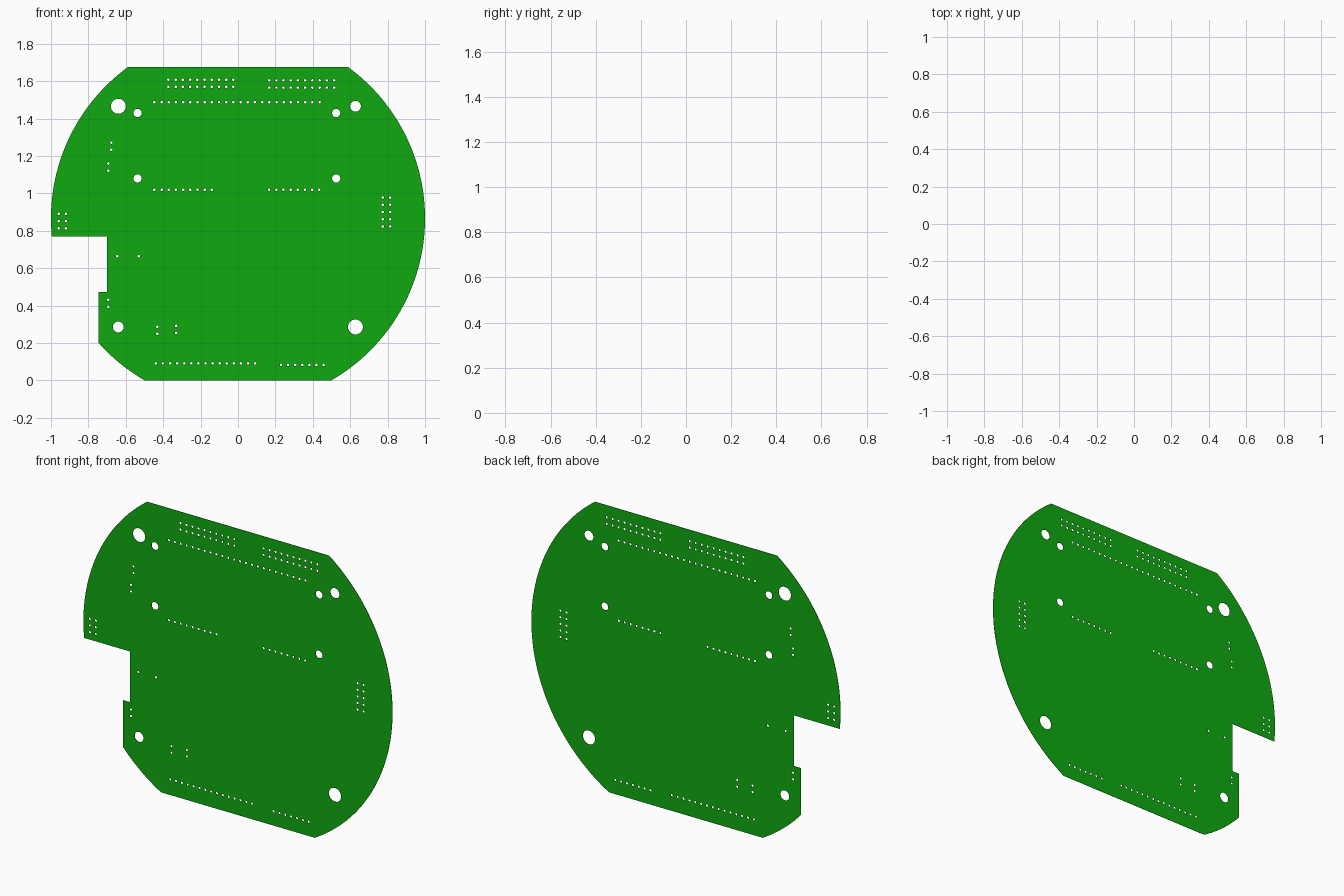
import bpy
from math import cos, sin, atan2, pi
from mathutils import Matrix

if "Cube" in bpy.data.objects:
    bpy.data.objects.remove(bpy.data.objects["Cube"])

CZ = 0.867          # height of the centre of the round outline (radius 1)
PIN_R = 0.007
PITCH = 0.0384

curve = bpy.data.curves.new("board_profile", 'CURVE')
curve.dimensions = '2D'
curve.fill_mode = 'BOTH'
curve.extrude = 0.001


def loop(points):
    s = curve.splines.new('POLY')
    s.points.add(len(points) - 1)
    for p, (x, z) in zip(s.points, points):
        p.co = (x, z, 0, 1)
    s.use_cyclic_u = True


def arc(x0, z0, x1, z1, n):
    a = atan2(z0 - CZ, x0)
    b = atan2(z1 - CZ, x1)
    if b < a:
        b += 2 * pi
    return [(cos(a + (b - a) * i / n), CZ + sin(a + (b - a) * i / n)) for i in range(n + 1)]


def hole(x, z, r, n=32):
    loop([(x + r * cos(2 * pi * i / n), z + r * sin(2 * pi * i / n)) for i in range(n)])


def pins(x, z, nx, nz=1, px=PITCH, pz=0.038):
    for i in range(nx):
        for j in range(nz):
            hole(x + i * px, z - j * pz, PIN_R, 12)


# Outline: right arc, flat top, left arc, stepped notch, lower left arc, flat base
outline = arc(0.498, 0, 0.589, 1.675, 64)
outline += arc(-0.589, 1.675, -0.995, 0.77, 40)
outline += [(-0.70, 0.77), (-0.70, 0.473), (-0.745, 0.473)]
outline += arc(-0.745, 0.20, -0.498, 0, 12)
loop(outline)

# Corner mounting holes
hole(-0.64, 1.466, 0.040)
hole(0.628, 0.286, 0.040)
hole(0.628, 1.466, 0.029)
hole(-0.64, 0.286, 0.029)

# Module mounting holes
for x in (-0.537, 0.525):
    for z in (1.43, 1.08):
        hole(x, z, 0.022)

# Pin headers
pins(-0.372, 1.608, 10, 2, 0.0386)
pins(0.166, 1.604, 10, 2, 0.0386)
pins(-0.447, 1.488, 24)
pins(-0.447, 1.02, 9)
pins(0.166, 1.02, 8)
pins(0.774, 0.978, 2, 5, 0.039, 0.0387)
pins(-0.959, 0.891, 2, 3, 0.039, 0.039)
pins(-0.439, 0.091, 15, 1, 0.0379)
pins(0.23, 0.083, 7, 1, 0.0379)

# Two-pin component holes
for x, z in ((-0.677, 1.272), (-0.693, 1.16), (-0.693, 0.432),
             (-0.431, 0.287), (-0.331, 0.292)):
    pins(x, z, 1, 2)
pins(-0.645, 0.664, 2, 1, 0.115)

# Turn the filled profile into an upright mesh plate
temp = bpy.data.objects.new("profile_helper", curve)
bpy.context.collection.objects.link(temp)
bpy.context.view_layer.update()
mesh = bpy.data.meshes.new_from_object(temp.evaluated_get(bpy.context.evaluated_depsgraph_get()))
bpy.data.objects.remove(temp)
mesh.transform(Matrix.Rotation(pi / 2, 4, 'X'))
mesh.name = "circuit_board"
mesh.shade_flat()
board = bpy.data.objects.new("circuit_board", mesh)
bpy.context.collection.objects.link(board)

# Green board colour
green = bpy.data.materials.new("board_green")
green.diffuse_color = (0.005, 0.4, 0.005, 1)
green.use_nodes = True
green.node_tree.nodes["Principled BSDF"].inputs["Base Color"].default_value = green.diffuse_color
mesh.materials.clear()
mesh.materials.append(green)
